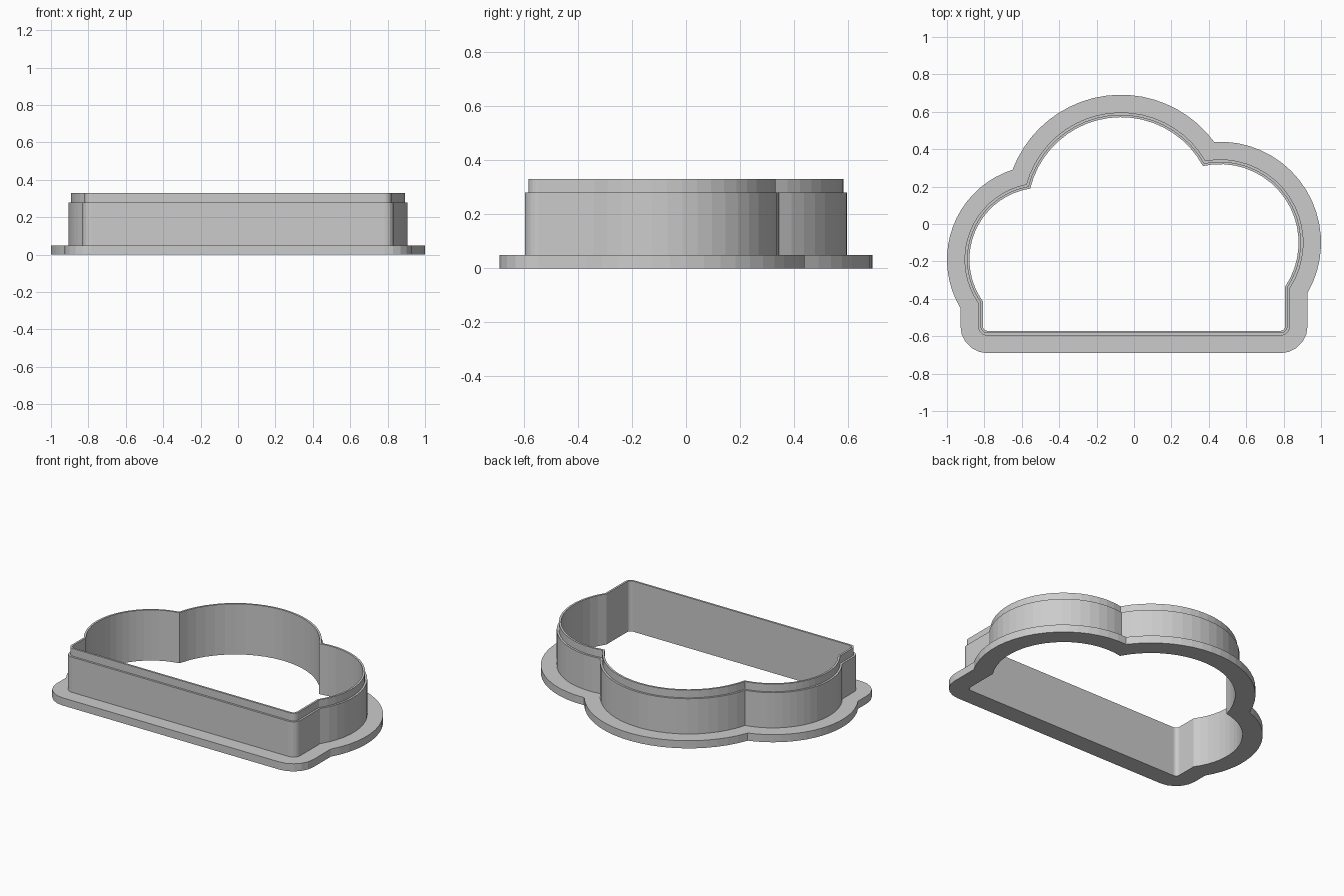
import bpy
import bmesh
from math import acos, atan2, cos, sin, pi, tau, hypot

if "Cube" in bpy.data.objects:
    bpy.data.objects.remove(bpy.data.objects["Cube"])

grey = bpy.data.materials.new("plain grey")
grey.use_nodes = True
grey.diffuse_color = (0.6, 0.6, 0.6, 1)
grey.node_tree.nodes["Principled BSDF"].inputs["Base Color"].default_value = (0.6, 0.6, 0.6, 1)

# Cloud puffs on the inner outline: centre x, centre y, radius
RIGHT = (0.46, -0.10, 0.42)
TOP = (-0.07, 0.072, 0.499)
LEFT = (-0.496, -0.19, 0.384)
# Rounded front corners
CORNER_X, CORNER_Y, CORNER_R = 0.783, -0.546, 0.025

# Outward offsets and heights
INNER, BLADE, WALL, FLANGE = 0, 0.013, 0.026, 0.12
FLANGE_Z, WALL_Z, BLADE_Z = 0.05, 0.28, 0.33


def meet_angle(a, b, offset, side):
    """Angle on circle a where it crosses circle b, on the chosen side."""
    ra, rb = a[2] + offset, b[2] + offset
    dx, dy = b[0] - a[0], b[1] - a[1]
    d = hypot(dx, dy)
    return atan2(dy, dx) + side * acos((d * d + ra * ra - rb * rb) / (2 * d * ra))


def arc(circle, offset, start, end, steps):
    x, y, r = circle[0], circle[1], circle[2] + offset
    end = start + (end - start) % tau
    angles = [start + (end - start) * i / steps for i in range(steps + 1)]
    return [(x + r * cos(t), y + r * sin(t)) for t in angles]


def outline(offset):
    """Counter-clockwise cloud outline, grown outward by the offset."""
    side_x = CORNER_X + CORNER_R + offset
    right_start = -acos((side_x - RIGHT[0]) / (RIGHT[2] + offset))
    left_end = -acos((-side_x - LEFT[0]) / (LEFT[2] + offset))
    pts = arc((-CORNER_X, CORNER_Y, CORNER_R), offset, pi, 1.5 * pi, 5)
    pts += arc((CORNER_X, CORNER_Y, CORNER_R), offset, 1.5 * pi, tau, 5)
    pts += arc(RIGHT, offset, right_start, meet_angle(RIGHT, TOP, offset, -1), 18)
    pts += arc(TOP, offset, meet_angle(TOP, RIGHT, offset, 1),
               meet_angle(TOP, LEFT, offset, -1), 20)[1:]
    pts += arc(LEFT, offset, meet_angle(LEFT, TOP, offset, 1), left_end, 18)[1:]
    return pts


def sweep(name, section):
    """Loft a section of (offset, height) steps around the cloud."""
    bm = bmesh.new()
    rings = [[bm.verts.new((x, y, z)) for x, y in outline(off)] for off, z in section]
    for low, high in zip(rings, rings[1:]):
        for i in range(len(low)):
            j = (i + 1) % len(low)
            bm.faces.new((low[i], low[j], high[j], high[i]))
    mesh = bpy.data.meshes.new(name)
    bm.to_mesh(mesh)
    bm.free()
    mesh.materials.append(grey)
    bpy.context.collection.objects.link(bpy.data.objects.new(name, mesh))


# Wide grip flange, thick outer wall with its ledge, thin blade and inner wall
sweep("grip_flange", [(INNER, 0), (FLANGE, 0), (FLANGE, FLANGE_Z), (WALL, FLANGE_Z)])
sweep("outer_wall", [(WALL, FLANGE_Z), (WALL, WALL_Z), (BLADE, WALL_Z)])
sweep("cutting_blade", [(BLADE, WALL_Z), (BLADE, BLADE_Z), (INNER, BLADE_Z), (INNER, 0)])
